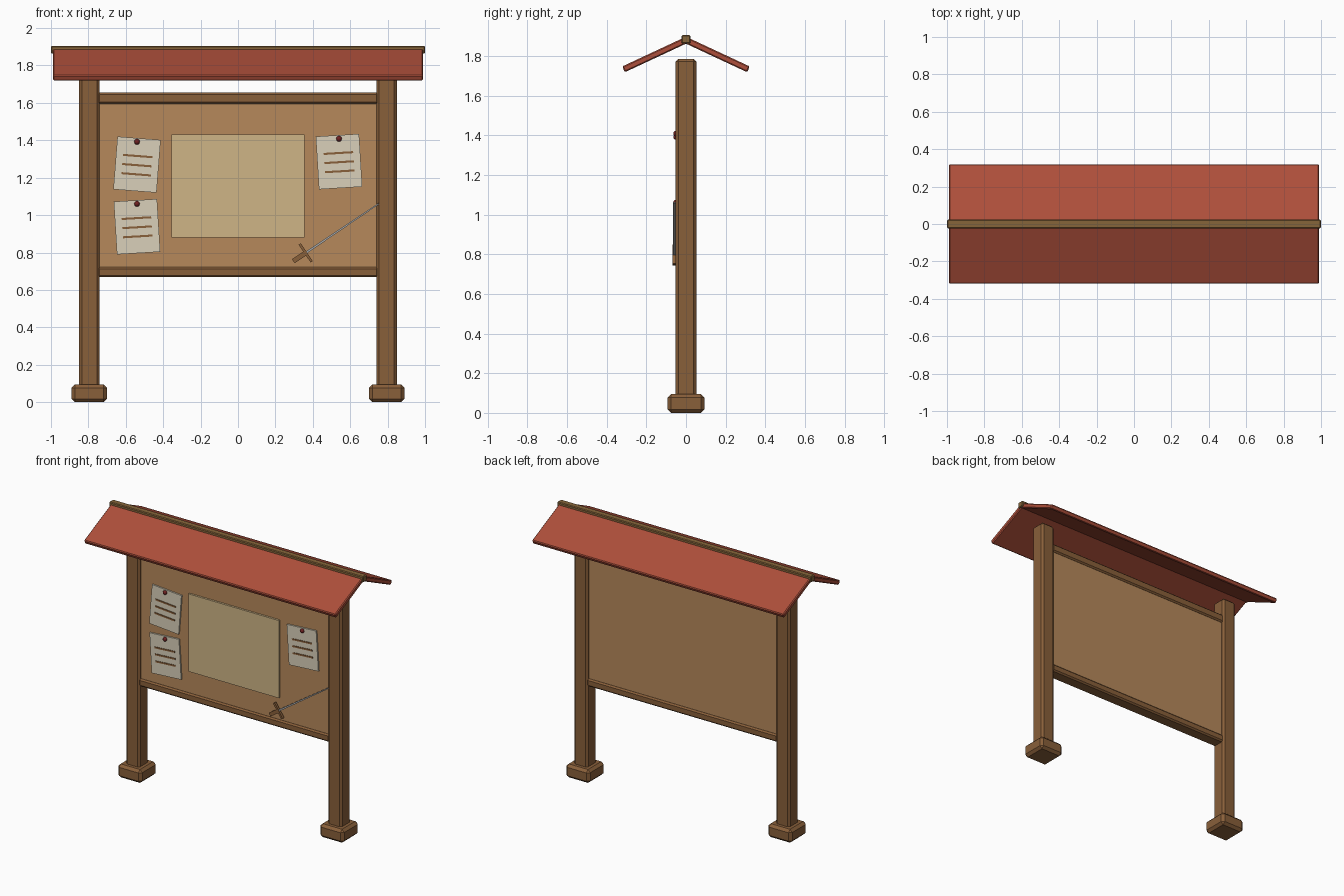
import bpy
from math import radians, sin, cos
from mathutils import Matrix, Vector

cube = bpy.data.objects.get("Cube")
if cube:
    bpy.data.objects.remove(cube, do_unlink=True)


def material(name, rgb):
    m = bpy.data.materials.new(name)
    m.use_nodes = True
    m.diffuse_color = (*rgb, 1)
    m.node_tree.nodes["Principled BSDF"].inputs["Base Color"].default_value = (*rgb, 1)
    return m


WOOD = material("brown wood", (0.25, 0.115, 0.042))
RIDGE = material("olive wood", (0.24, 0.13, 0.042))
BOARD = material("board tan", (0.47, 0.25, 0.105))
ROOF = material("roof red", (0.42, 0.078, 0.043))
PAPER = material("note paper", (0.70, 0.63, 0.49))
MAP = material("aged parchment", (0.62, 0.46, 0.24))
PIN = material("pin red", (0.16, 0.015, 0.015))
STEEL = material("steel grey", (0.40, 0.40, 0.40))


def finish(ob, name, mat, bevel=0):
    ob.name = name
    ob.data.materials.append(mat)
    if bevel:
        mod = ob.modifiers.new("Bevel", "BEVEL")
        mod.width = bevel
        mod.segments = 1
    return ob


def box(name, centre, size, mat, bevel=0, rot=(0, 0, 0)):
    bpy.ops.mesh.primitive_cube_add(size=1, location=centre, rotation=rot)
    ob = bpy.context.object
    ob.data.transform(Matrix.Diagonal((*size, 1)))
    return finish(ob, name, mat, bevel)


# Posts with footings
for side, s in (("left", 1), ("right", -1)):
    box(f"{side}_post", (s * 0.795, 0, 0.915), (0.108, 0.106, 1.74), WOOD, 0.014)
    box(f"{side}_footing", (s * 0.795, 0, 0.0475), (0.188, 0.186, 0.095), WOOD, 0.018)

# Board and its rails
box("notice_board", (0, 0, 1.16), (1.5, 0.07, 0.95), BOARD)
box("top_rail", (0, 0, 1.625), (1.5, 0.092, 0.06), WOOD, 0.01)
box("bottom_rail", (0, 0, 0.695), (1.5, 0.092, 0.054), WOOD, 0.01)

# Pitched roof: two slabs meeting under a ridge beam
PITCH, LENGTH, THICK = radians(25), 0.355, 0.032
for side, s in (("front", -1), ("back", 1)):
    along = Vector((0, s * cos(PITCH), -sin(PITCH)))
    normal = Vector((0, s * sin(PITCH), cos(PITCH)))
    centre = Vector((0, 0, 1.897)) + along * LENGTH / 2 - normal * THICK / 2
    box(f"{side}_roof", centre, (1.98, LENGTH, THICK), ROOF, 0.006,
        (-s * PITCH, 0, 0))
box("ridge_beam", (0, 0, 1.884), (2.0, 0.046, 0.042), RIDGE, 0.005)

# Large parchment
box("parchment", (0, -0.041, 1.156), (0.712, 0.016, 0.552), MAP)

# Pinned notes, each with three written lines
for name, x, z, deg in (("upper_right", -0.54, 1.27, -4.5),
                        ("lower_right", -0.54, 0.938, 3.5),
                        ("upper_left", 0.54, 1.286, 3.5)):
    a = radians(deg)
    box(f"{name}_note", (x, -0.040, z), (0.232, 0.012, 0.283), PAPER, 0, (0, -a, 0))
    for i in range(3):
        up = 0.046 - 0.049 * i
        wide = 0.158
        box(f"{name}_note_line_{i + 1}", (x - up * sin(a), -0.047, z + up * cos(a)),
            (wide, 0.006, 0.011), WOOD, 0, (0, -a, 0))
    bpy.ops.mesh.primitive_uv_sphere_add(segments=12, ring_count=8, radius=0.015,
                                         location=(x, -0.049, z + 0.122))
    finish(bpy.context.object, f"{name}_pin", PIN)
    bpy.ops.object.shade_smooth_by_angle()

# Small sword resting against the board
tilt = radians(34)
direction = Vector((cos(tilt), 0, sin(tilt)))
guard = Vector((0.362, -0.060, 0.798))


def sword_part(name, offset, size, mat):
    return box(name, guard + direction * offset, size, mat, 0, (0, -tilt, 0))


sword_part("sword_grip", -0.037, (0.085, 0.016, 0.026), WOOD)
sword_part("sword_guard", 0, (0.014, 0.018, 0.115), WOOD)
blade = sword_part("sword_blade", 0.235, (0.47, 0.012, 0.012), STEEL)

# Narrow the blade towards its tip
for v in blade.data.vertices:
    if v.co.x > 0:
        v.co.z *= 0.6
